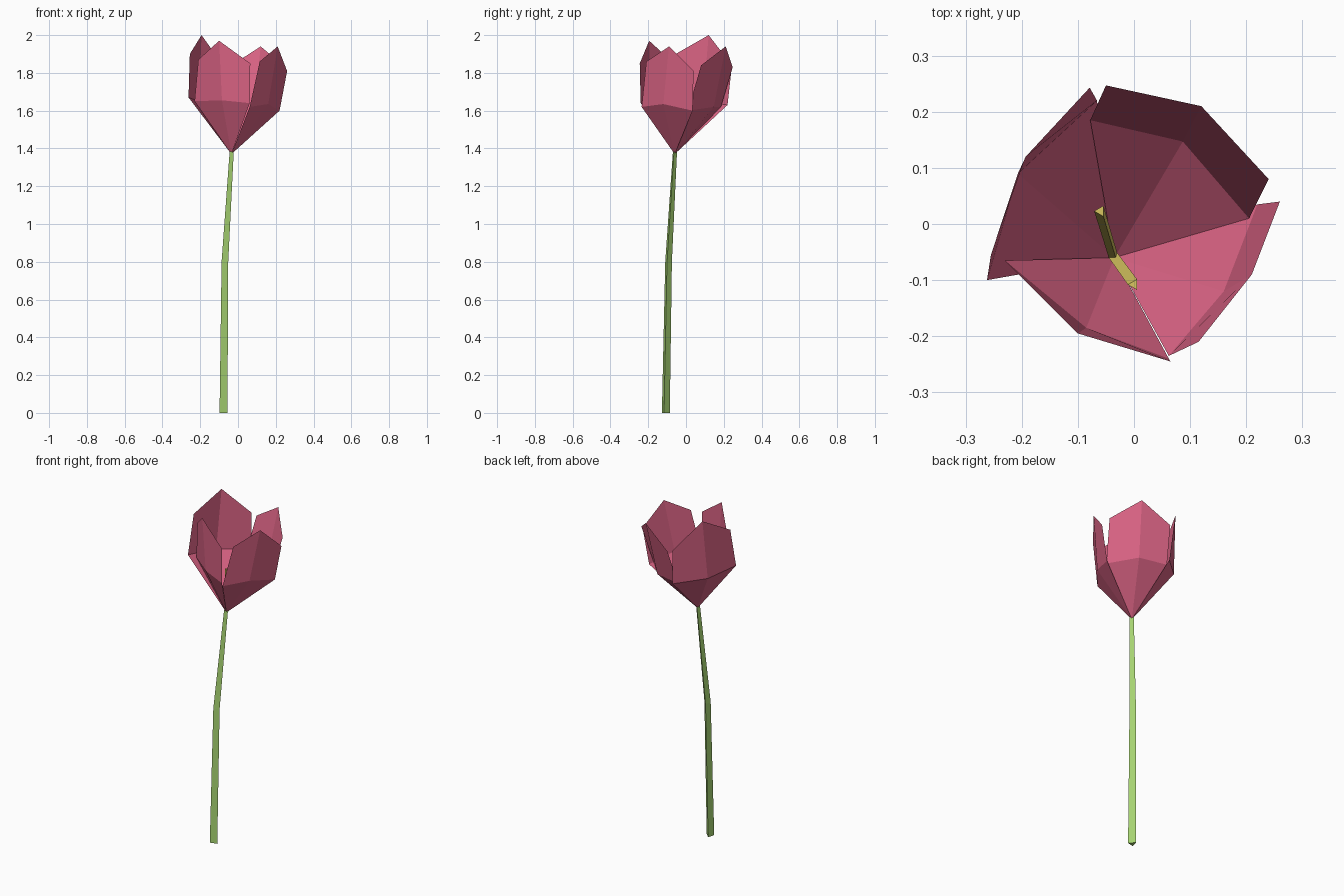
import bpy, math
from mathutils import Vector

if "Cube" in bpy.data.objects:
    bpy.data.objects.remove(bpy.data.objects["Cube"])


def material(name, rgb):
    m = bpy.data.materials.new(name)
    m.diffuse_color = (*rgb, 1)
    m.use_nodes = True
    m.node_tree.nodes["Principled BSDF"].inputs["Base Color"].default_value = m.diffuse_color
    return m


PINK = material("petal pink", (0.70, 0.125, 0.23))
GREEN = material("stem green", (0.38, 0.65, 0.165))
YELLOW = material("stamen yellow", (0.70, 0.57, 0.12))


def add_mesh(name, verts, faces, mat):
    me = bpy.data.meshes.new(name)
    me.from_pydata(verts, [], faces)
    me.materials.append(mat)
    ob = bpy.data.objects.new(name, me)
    bpy.context.collection.objects.link(ob)
    return ob


def tri_tube(name, rings, start_deg, mat):
    """Three-sided tapered tube through (x, y, z, radius) rings."""
    verts, faces = [], []
    for x, y, z, r in rings:
        for k in range(3):
            a = math.radians(start_deg + 120 * k)
            verts.append((x + r * math.cos(a), y + r * math.sin(a), z))
    for i in range(len(rings) - 1):
        for k in range(3):
            a, b = 3 * i + k, 3 * i + (k + 1) % 3
            faces.append((a, b, b + 3, a + 3))
    n = len(verts)
    faces += [(2, 1, 0), (n - 3, n - 2, n - 1)]
    return add_mesh(name, verts, faces, mat)


BASE = (-0.035, -0.06, 1.37)


def petal(name, middle, rim):
    """Open cupped sheet: base point, three middle points, three rim points."""
    faces = [(0, 1, 2), (0, 2, 3), (1, 4, 5, 2), (2, 5, 6, 3)]
    return add_mesh(name, [BASE] + middle + rim, faces, PINK)


# Stem
tri_tube("stem", [(-0.08, -0.11, 0, 0.025), (-0.072, -0.095, 0.8, 0.021),
                  (-0.035, -0.06, 1.385, 0.013)], 225, GREEN)

# Petals
petal("back_petal",
      [(0.205, 0.01, 1.60), (0.087, 0.147, 1.62), (-0.078, 0.185, 1.62)],
      [(0.24, 0.08, 1.84), (0.12, 0.21, 1.94), (-0.05, 0.247, 1.83)])
petal("right_petal",
      [(0.062, -0.235, 1.62), (0.16, -0.12, 1.635), (0.22, 0.035, 1.60)],
      [(0.115, -0.21, 1.86), (0.21, -0.09, 1.94), (0.26, 0.04, 1.81)])
petal("front_petal",
      [(-0.23, -0.065, 1.65), (-0.085, -0.185, 1.655), (0.062, -0.24, 1.64)],
      [(-0.21, -0.085, 1.87), (-0.10, -0.195, 1.97), (0.065, -0.245, 1.85)])
petal("left_petal",
      [(-0.066, 0.22, 1.63), (-0.207, 0.09, 1.65), (-0.262, -0.10, 1.67)],
      [(-0.079, 0.243, 1.84), (-0.193, 0.12, 2.0), (-0.255, -0.055, 1.90)])

# Stamens
for name, tip, turn in (("back_stamen", (-0.06, 0.023, 1.64), 60),
                        ("front_stamen", (0.0, -0.108, 1.66), 60)):
    tri_tube(name, [(BASE[0], BASE[1], 1.39, 0.01), (*tip, 0.011)], turn, YELLOW)
